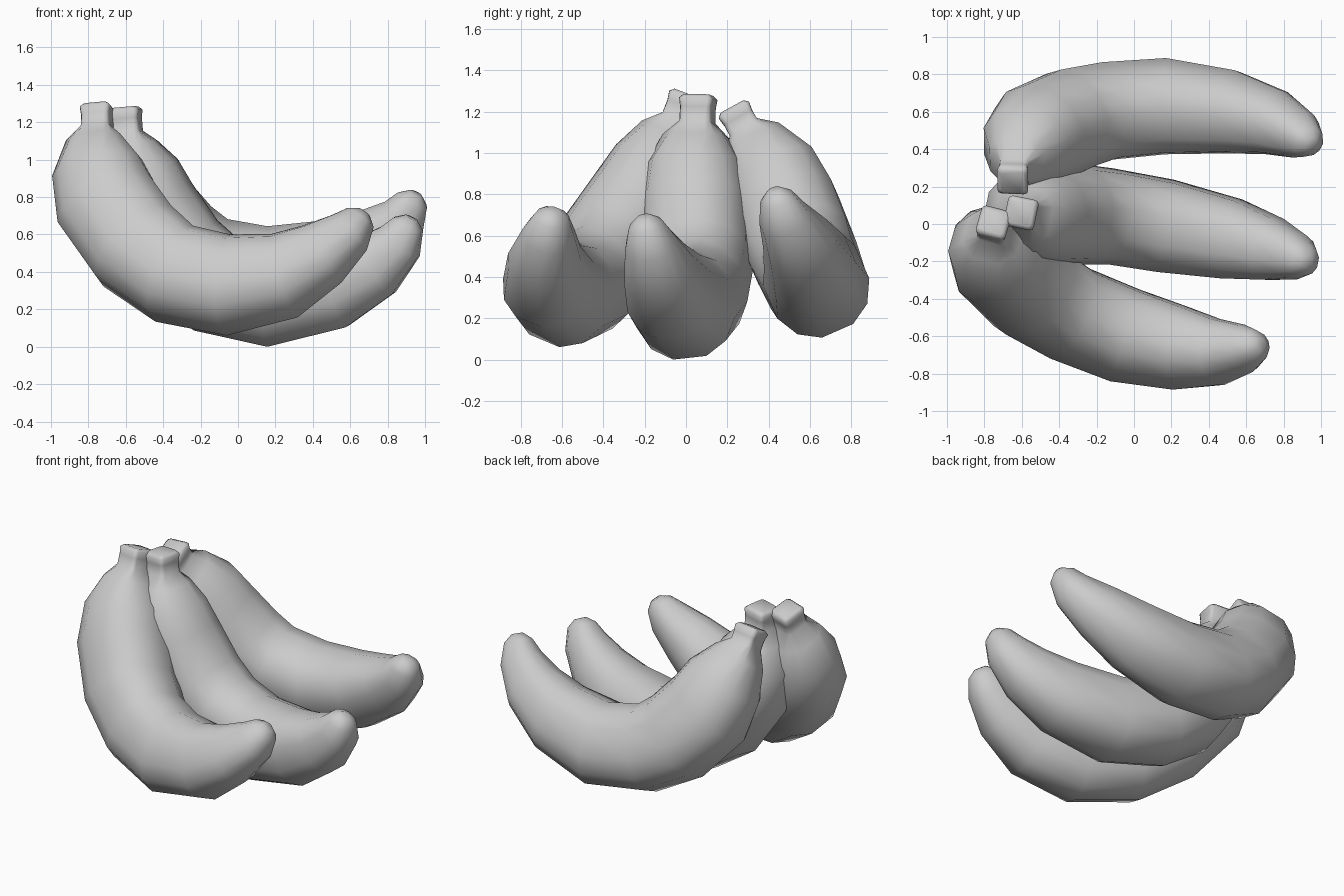
import bpy, bmesh, math
from mathutils import Vector

# Shared radii from stem cap to blunt tip, and flat half-width of the section
RADII = [0.065, 0.083, 0.077, 0.078, 0.15, 0.24, 0.275, 0.275, 0.263, 0.258, 0.225, 0.178, 0.128, 0.085, 0.035]
FLAT = [0.72, 0.72, 0.72, 0.68, 0.5] + [0.34] * 10


def banana(name, cap, path):
    """Sweep a twelve-sided section along the centre line."""
    cap, pts = Vector(cap), [Vector(p) for p in path]
    axis = (cap - pts[0]).normalized()
    pts = [cap, cap - axis * 0.018, cap - axis * 0.06] + pts
    pts.insert(-1, pts[-2].lerp(pts[-1], 0.72))      # rounds the tip
    side = (pts[8] - pts[4]).cross(pts[-1] - pts[4]).normalized()
    bm = bmesh.new()
    rings = []
    for i, p in enumerate(pts):
        t = (pts[min(i + 1, len(pts) - 1)] - pts[max(i - 1, 0)]).normalized()
        if i < 3:
            t = -axis
        u = (side - t * side.dot(t)).normalized()
        v = t.cross(u)
        k, r = FLAT[i], RADII[i]
        c = 0.92 if i < 4 else 0.76
        w = 0.94 if i > 4 else 1.0
        section = [(1, -k), (1, k), (c, c), (k, 1), (-k, 1), (-c, c),
                   (-1, k), (-1, -k), (-c, -c), (-k, -1), (k, -1), (c, -c)]
        rings.append([bm.verts.new(p + u * (a * r * w) + v * (b * r)) for a, b in section])
    for a, b in zip(rings, rings[1:]):
        for j in range(12):
            n = (j + 1) % 12
            bm.faces.new((a[j], a[n], b[n], b[j]))
    bm.faces.new(list(reversed(rings[0])))
    bm.faces.new(rings[-1])
    bmesh.ops.recalc_face_normals(bm, faces=bm.faces)
    me = bpy.data.meshes.new(name)
    bm.to_mesh(me)
    bm.free()
    ob = bpy.data.objects.new(name, me)
    bpy.context.collection.objects.link(ob)
    bpy.ops.object.select_all(action='DESELECT')
    ob.select_set(True)
    bpy.context.view_layer.objects.active = ob
    bpy.ops.object.shade_smooth_by_angle(angle=math.radians(80))


# Front fruit, leaning outwards
banana("front_banana", (-0.75, 0.015, 1.285), [
    (-0.75, -0.03, 1.165), (-0.755, -0.06, 1.095), (-0.745, -0.12, 0.945),
    (-0.70, -0.20, 0.765), (-0.54, -0.36, 0.54), (-0.34, -0.48, 0.39),
    (-0.05, -0.595, 0.33), (0.25, -0.665, 0.38), (0.45, -0.685, 0.495),
    (0.595, -0.665, 0.61), (0.675, -0.645, 0.72)])

# Middle fruit, nearly upright
banana("middle_banana", (-0.605, 0.06, 1.28), [
    (-0.595, 0.055, 1.15), (-0.59, 0.05, 1.08), (-0.565, 0.045, 0.94),
    (-0.50, 0.05, 0.74), (-0.32, 0.055, 0.48), (-0.12, 0.04, 0.335),
    (0.17, -0.01, 0.265), (0.52, -0.08, 0.325), (0.735, -0.135, 0.435),
    (0.865, -0.175, 0.56), (0.925, -0.205, 0.69)])

# Rear fruit, leaning outwards the other way
banana("rear_banana", (-0.65, 0.225, 1.22), [
    (-0.64, 0.28, 1.12), (-0.625, 0.33, 1.05), (-0.575, 0.415, 0.91),
    (-0.51, 0.48, 0.735), (-0.33, 0.56, 0.53), (-0.14, 0.605, 0.42),
    (0.17, 0.63, 0.375), (0.51, 0.60, 0.45), (0.74, 0.545, 0.565),
    (0.885, 0.475, 0.685), (0.95, 0.425, 0.82)])
